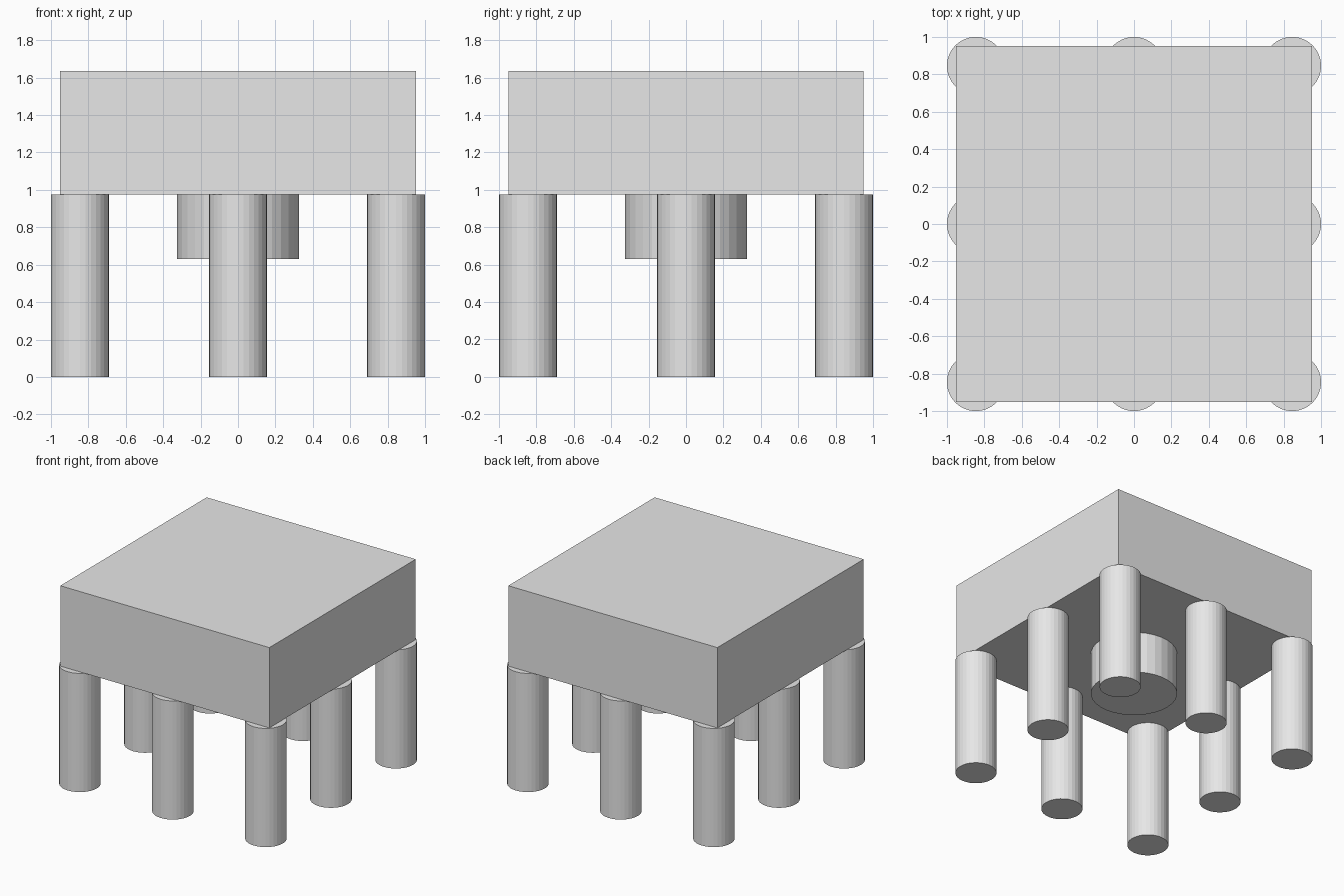
import bpy

# Remove the default cube
default_cube = bpy.data.objects.get("Cube")
if default_cube:
    bpy.data.objects.remove(default_cube, do_unlink=True)

# Single plain material
grey = bpy.data.materials.new("light_grey")
grey.use_nodes = True
grey.diffuse_color = (0.8, 0.8, 0.8, 1)
grey.node_tree.nodes["Principled BSDF"].inputs["Base Color"].default_value = (0.8, 0.8, 0.8, 1)

UNDERSIDE = 0.975
TOP = 1.635
LEG_RADIUS = 0.155
LEG_OFFSET = 1 - LEG_RADIUS


def finish(name):
    obj = bpy.context.object
    obj.name = name
    obj.data.materials.append(grey)
    return obj


def add_column(name, x, y, radius, bottom):
    bpy.ops.mesh.primitive_cylinder_add(
        vertices=32, radius=radius, depth=UNDERSIDE - bottom,
        location=(x, y, (UNDERSIDE + bottom) / 2))
    return finish(name)


# Square block on top
bpy.ops.mesh.primitive_cube_add(size=1, location=(0, 0, (UNDERSIDE + TOP) / 2))
block = finish("top_block")
block.scale = (1.9, 1.9, TOP - UNDERSIDE)
bpy.ops.object.transform_apply(location=False, rotation=False, scale=True)

# Short wide hub under the middle
add_column("centre_hub", 0, 0, 0.325, 0.63)

# Eight legs around the edge
rows = {"front": -1, "middle": 0, "back": 1}
columns = {"right": -1, "centre": 0, "left": 1}
for row, y in rows.items():
    for column, x in columns.items():
        if x or y:
            add_column(f"{row}_{column}_leg", x * LEG_OFFSET, y * LEG_OFFSET, LEG_RADIUS, 0)
